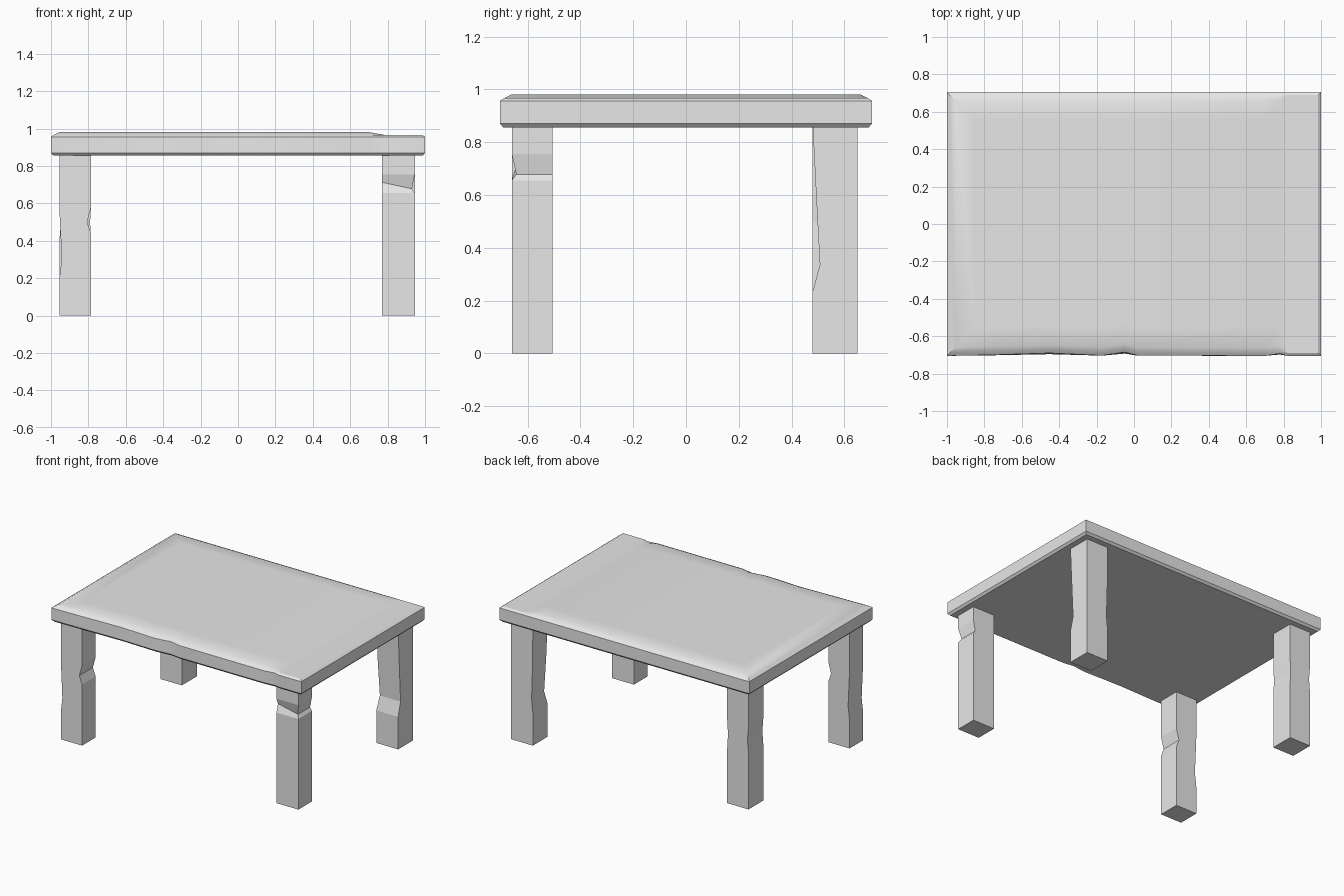
import bpy
import bmesh
import math

cube = bpy.data.objects.get("Cube")
if cube:
    bpy.data.objects.remove(cube, do_unlink=True)

stone = bpy.data.materials.new("plain_grey")
stone.use_nodes = True
stone.diffuse_color = (0.8, 0.8, 0.8, 1)
stone.node_tree.nodes["Principled BSDF"].inputs["Base Color"].default_value = (0.8, 0.8, 0.8, 1)


def make_object(name, bm, angle):
    bmesh.ops.recalc_face_normals(bm, faces=bm.faces[:])
    mesh = bpy.data.meshes.new(name)
    bm.to_mesh(mesh)
    bm.free()
    mesh.materials.append(stone)
    obj = bpy.data.objects.new(name, mesh)
    bpy.context.collection.objects.link(obj)
    bpy.ops.object.select_all(action="DESELECT")
    obj.select_set(True)
    bpy.context.view_layer.objects.active = obj
    bpy.ops.object.shade_smooth_by_angle(angle=math.radians(angle))
    return obj


def loft(bm, rings):
    """Join equal rings of points with quads, returning the vertex rings."""
    loops = [[bm.verts.new(p) for p in ring] for ring in rings]
    for low, high in zip(loops, loops[1:]):
        n = len(low)
        for i in range(n):
            j = (i + 1) % n
            bm.faces.new((low[i], low[j], high[j], high[i]))
    return loops


# Table top: bevelled slab with a chipped front edge and a worn end
HALF_Y = 0.705
WORN_X, WORN_Z = 0.75, 0.967
front_chips = [(-1, 0), (-0.75, 0.005), (-0.45, 0.015), (-0.17, 0.002), (-0.05, 0.02),
               (0.02, 0.002), (0.7, 0), (0.78, 0.012), (0.82, 0), (1, 0)]
slab_profile = [(0.014, 0.855), (0, 0.87), (0, 0.956), (0.016, 0.967), (0.045, 0.981), (0.15, 0.981)]


def slab_ring(inset, z, chip_scale):
    front, back = [], []
    for x, chip in front_chips:
        px = max(inset - 1, min(1 - inset, x))
        pz = min(z, WORN_Z) if px > WORN_X else z
        front.append((px, -HALF_Y + inset + chip * chip_scale, pz))
        back.append((px, HALF_Y - inset, pz))
    return front + back[::-1]


bm = bmesh.new()
loops = loft(bm, [slab_ring(i, z, 1 if z > 0.9 else 0.6) for i, z in slab_profile])
for loop in (loops[0], loops[-1]):
    for i in range(len(front_chips) - 1):
        bm.faces.new((loop[i], loop[i + 1], loop[-2 - i], loop[-1 - i]))
make_object("table_top", bm, 30)


# Legs: square posts; each chip is (z, left, right, front, back, tilt) cut into the faces
def leg(name, x0, x1, y0, y1, chips):
    rings = []
    for z, a, b, c, d, tilt in [(0,) * 6] + chips + [(0.86, 0, 0, 0, 0, 0)]:
        rings.append([(x0 + a, y0 + c, z + tilt), (x1 - b, y0 + c, z),
                      (x1 - b, y1 - d, z), (x0 + a, y1 - d, z + tilt)])
    bm = bmesh.new()
    loops = loft(bm, rings)
    bm.faces.new(loops[0])
    bm.faces.new(loops[-1])
    make_object(name, bm, 1)


FRONT, BACK = (-0.66, -0.505), (0.48, 0.65)
LEFT, RIGHT = (0.77, 0.945), (-0.955, -0.785)

leg("front_left_leg", *LEFT, *FRONT, [
    (0.655, 0, 0, 0, 0, 0), (0.678, 0, 0.015, 0.017, 0, 0.035), (0.755, 0, 0, 0, 0, 0)])
leg("back_left_leg", *LEFT, *BACK, [
    (0.235, 0, 0, 0, 0, 0), (0.335, 0.01, 0, 0.027, 0, 0), (0.6, 0.002, 0, 0.013, 0, 0)])
leg("front_right_leg", *RIGHT, *FRONT, [
    (0.2, 0, 0, 0, 0, 0), (0.3, 0.012, 0, 0, 0, 0), (0.44, 0.006, 0, 0, 0, 0),
    (0.5, 0.003, 0.022, 0, 0, 0), (0.58, 0, 0, 0, 0, 0)])
leg("back_right_leg", *RIGHT, *BACK, [
    (0.4, 0, 0, 0, 0, 0), (0.5, 0.008, 0.006, 0, 0, 0), (0.6, 0, 0, 0, 0, 0)])
